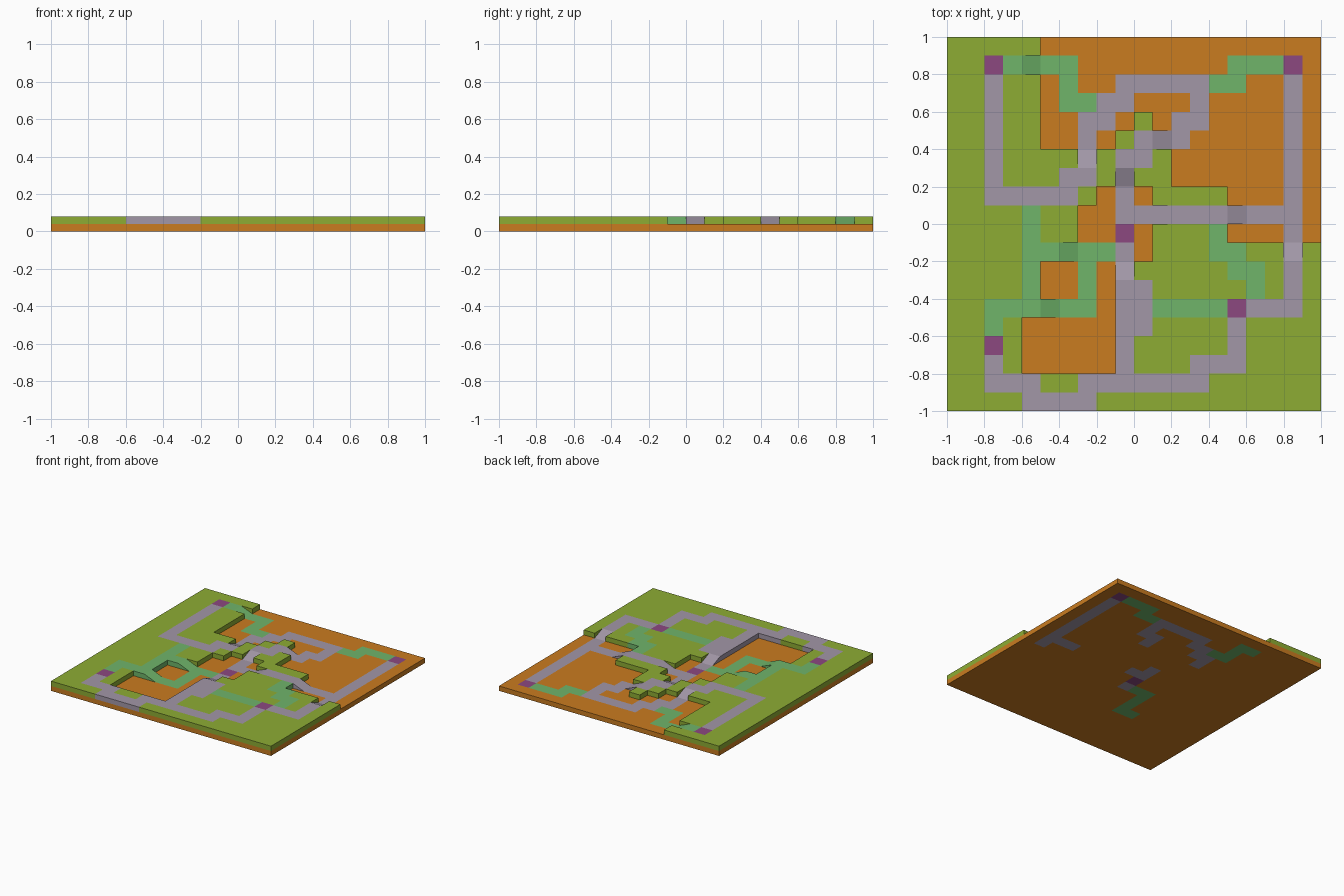
import bpy, bmesh

if "Cube" in bpy.data.objects:
    bpy.data.objects.remove(bpy.data.objects["Cube"])

N, S = 20, 0.1            # tiles per side, tile size
LOW, HIGH = 0.04, 0.08    # heights of the two terraces
# Tiles are (column from west, row from north).

# Sunken areas as rectangles: first column, first row, last column, last row
BASINS = [(5, 0, 19, 3), (5, 4, 9, 4), (11, 4, 19, 4), (5, 5, 8, 5), (12, 5, 19, 7),
          (8, 8, 10, 8), (15, 8, 19, 10), (7, 9, 10, 11),
          (5, 12, 8, 13), (6, 14, 8, 14), (4, 15, 8, 17)]

# Roads and trails as polylines
ROADS = [
    # north-west corner, over the north, down through the centre
    [(2, 1), (2, 8), (6, 8), (6, 7), (7, 7), (7, 4), (8, 4), (8, 3), (9, 3), (9, 2), (13, 2),
     (13, 4), (12, 4), (12, 5), (10, 5), (10, 6), (9, 6), (9, 18)],
    [(10, 13), (10, 15)],
    [(9, 9), (18, 9)],
    # north-east corner, down the east side and along the south
    [(18, 1), (18, 14), (15, 14), (15, 17), (13, 17), (13, 18), (7, 18), (7, 19), (4, 19),
     (4, 18), (2, 18), (2, 16)],
]
TRAILS = [
    [(2, 1), (6, 1), (6, 3), (7, 3)],
    [(18, 1), (15, 1), (15, 2), (14, 2)],
    [(4, 9), (4, 11), (8, 11)],
    [(4, 11), (4, 14)],
    [(7, 11), (7, 14), (2, 14), (2, 15)],
    [(14, 10), (14, 11), (15, 11), (15, 12), (16, 12), (16, 13)],
    [(11, 14), (14, 14)],
]
MARKERS = [(2, 1), (18, 1), (9, 10), (15, 14), (2, 16)]

# Ramps with their downhill direction
EAST, WEST, NORTH, SOUTH = (1, 0), (-1, 0), (0, -1), (0, 1)
RAMPS = {(4, 1): EAST, (11, 5): EAST, (15, 9): EAST, (6, 11): EAST, (5, 14): EAST,
         (11, 9): WEST, (7, 6): NORTH, (18, 11): NORTH, (9, 12): NORTH, (9, 7): SOUTH}


def srgb(r, g, b):
    return (*[((c / 255 + 0.055) / 1.055) ** 2.4 for c in (r, g, b)], 1)


COLOURS = {"grass": srgb(141, 172, 52), "earth": srgb(202, 124, 32), "road": srgb(162, 151, 167),
           "trail": srgb(112, 181, 106), "marker": srgb(140, 72, 128)}
MATS = {}
for name, colour in COLOURS.items():
    MATS[name] = bpy.data.materials.new(name)
    MATS[name].diffuse_color = colour


def cells(x0, y0, x1, y1):
    return {(i, j) for i in range(min(x0, x1), max(x0, x1) + 1)
            for j in range(min(y0, y1), max(y0, y1) + 1)}


# Decide the height and surface of every tile
everything = cells(0, 0, N - 1, N - 1)
low = set().union(*[cells(*b) for b in BASINS]) - set(RAMPS)
high = everything - low - set(RAMPS)
kinds = {t: "earth" if t in low else "grass" for t in everything}
for kind, lines in (("trail", TRAILS), ("road", ROADS)):
    for line in lines:
        for a, b in zip(line, line[1:]):
            kinds.update({t: kind for t in cells(*a, *b)})
kinds.update({t: "marker" for t in MARKERS})

parts = {}


def face(part, kind, points):
    bm = parts.setdefault((part + "_" + kind, kind), bmesh.new())
    bm.faces.new([bm.verts.new(p) for p in points])


def corners(t):
    x, y = t[0] * S - 1, 1 - (t[1] + 1) * S
    return [(x, y), (x + S, y), (x + S, y + S), (x, y + S)]


def side(t, d):
    c, k = corners(t), (SOUTH, EAST, NORTH, WEST).index(d)
    return c[k], c[(k + 1) % 4]


def wall(part, kind, t, d, z0, z1):
    a, b = side(t, d)
    face(part, kind, [(*a, z0), (*b, z0), (*b, z1), (*a, z1)])


for t in sorted(everything):
    c, kind = corners(t), kinds[t]
    around = {d: (t[0] + d[0], t[1] + d[1]) for d in (EAST, WEST, NORTH, SOUTH)}

    # lower layer: earth under everything raised, underside and rim
    base = kind if t in low else "earth"
    face("lower", base, [(*p, 0) for p in reversed(c)])
    if t in low:
        face("lower", base, [(*p, LOW) for p in c])
    for d, n in around.items():
        if n not in everything:
            wall("lower", base, t, d, 0, LOW)

    # upper layer: tops and cliff walls
    if t in high:
        face("upper", kind, [(*p, HIGH) for p in c])
        for d, n in around.items():
            if n not in high and RAMPS.get(n) != d:
                wall("upper", kind, t, d, LOW, HIGH)

    # ramps: slope and open triangular cheeks
    if t in RAMPS:
        down = RAMPS[t]
        foot = side(t, down)
        z = {p: LOW if p in foot else HIGH for p in c}
        face("ramp", kind, [(*p, z[p]) for p in c])
        for d, n in around.items():
            if d[0] * down[0] + d[1] * down[1] == 0 and n not in high:
                a, b = side(t, d)
                top = b if a in foot else a
                face("ramp", kind, [(*a, LOW), (*b, LOW), (*top, HIGH)])

# Turn each part into an object with one colour
for (part, kind), bm in parts.items():
    bmesh.ops.remove_doubles(bm, verts=bm.verts, dist=1e-4)
    mesh = bpy.data.meshes.new(part)
    bm.to_mesh(mesh)
    bm.free()
    mesh.materials.append(MATS[kind])
    bpy.context.collection.objects.link(bpy.data.objects.new(part, mesh))

for m in bpy.data.materials:
    if m.users and not m.is_grease_pencil:
        m.use_nodes = True
        m.node_tree.nodes["Principled BSDF"].inputs["Base Color"].default_value = m.diffuse_color
